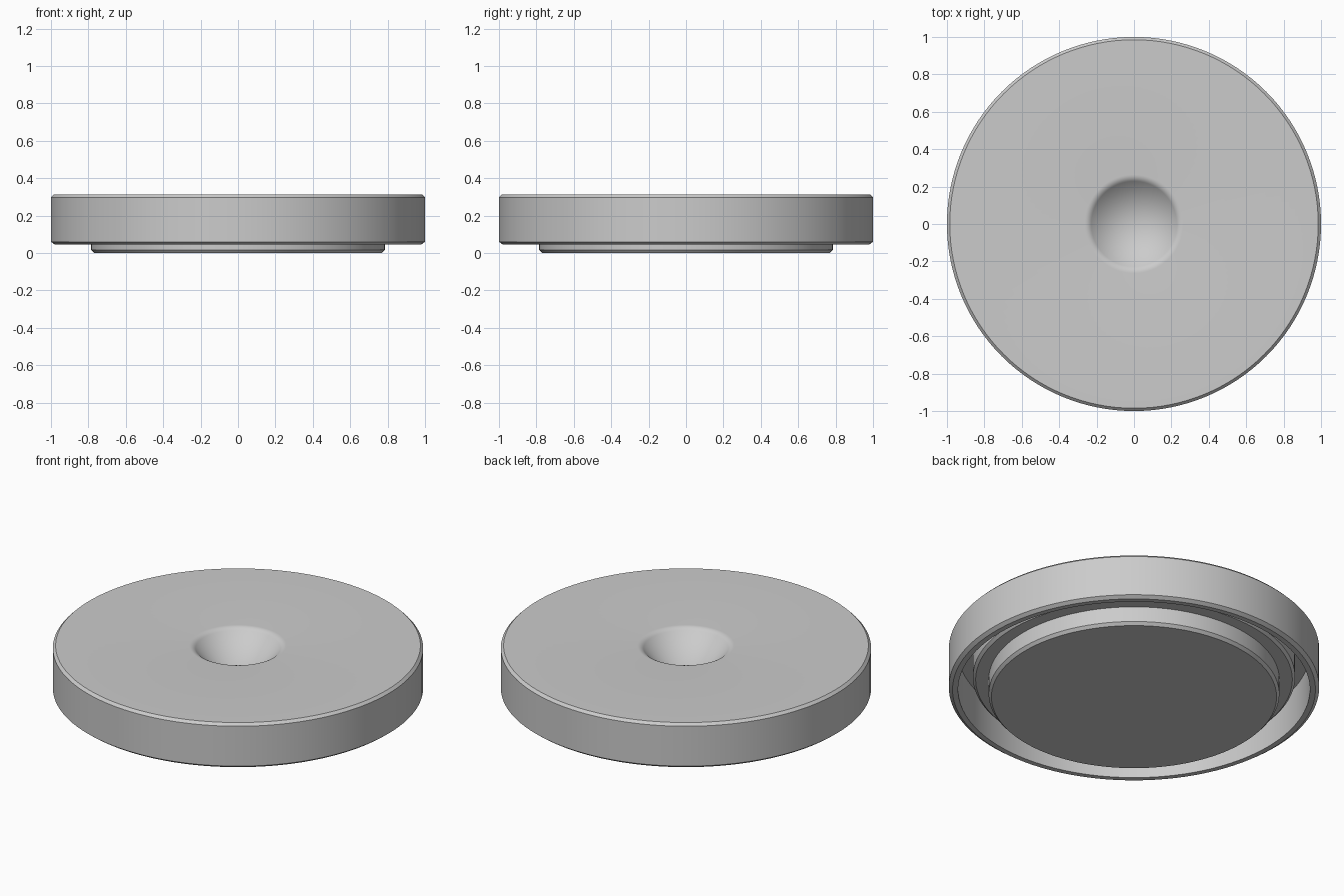
import bpy, bmesh
from math import radians, tau, sin, cos

cube = bpy.data.objects.get("Cube")
if cube:
    bpy.data.objects.remove(cube, do_unlink=True)

GREY = (0.6, 0.6, 0.6, 1.0)
grey = bpy.data.materials.new("plain grey")
grey.use_nodes = True
grey.diffuse_color = GREY
grey.node_tree.nodes["Principled BSDF"].inputs["Base Color"].default_value = GREY

TOP = 0.313       # height of the upper face
CH = 0.015        # chamfer size
APEX = 0.07       # bottom of the conical dimple


def lathe(name, profile, steps=128):
    """Revolve an (r, z) profile that starts and ends on the axis."""
    bm = bmesh.new()
    verts = [bm.verts.new((r, 0, z)) for r, z in profile]
    edges = [bm.edges.new(pair) for pair in zip(verts, verts[1:])]
    bmesh.ops.spin(bm, geom=verts + edges, axis=(0, 0, 1), cent=(0, 0, 0),
                   angle=tau, steps=steps, use_merge=True)
    bmesh.ops.remove_doubles(bm, verts=bm.verts, dist=0.0001)
    bmesh.ops.recalc_face_normals(bm, faces=bm.faces)
    mesh = bpy.data.meshes.new(name)
    bm.to_mesh(mesh)
    bm.free()
    mesh.materials.append(grey)
    obj = bpy.data.objects.new(name, mesh)
    bpy.context.collection.objects.link(obj)
    bpy.ops.object.select_all(action='DESELECT')
    obj.select_set(True)
    bpy.context.view_layer.objects.active = obj
    bpy.ops.object.shade_smooth_by_angle(angle=radians(30))
    return obj


# Conical dimple with a rounded lip, from its apex up to the top face
fillet = 0.05
lip_r = TOP - APEX + fillet * (2 ** 0.5 - 1)
dimple = [(0, APEX)]
for i in range(6):
    a = radians(45 - 9 * i)
    dimple.append((lip_r - fillet * sin(a), TOP - fillet + fillet * cos(a)))

# Outer wall with a chamfer at both ends
rim = [(1 - CH, TOP), (1, TOP - CH), (1, 0.045 + CH), (0.98, 0.045), (0.95, 0.045)]

# Hollow groove underneath, then the stepped plug down to the ground
underside = [(0.95, 0.28), (0.87, 0.28), (0.87, 0.108 + CH), (0.855, 0.108),
             (0.785, 0.108), (0.785, 0.017), (0.77, 0), (0, 0)]

lathe("dimpled_cap", dimple + rim + underside)
